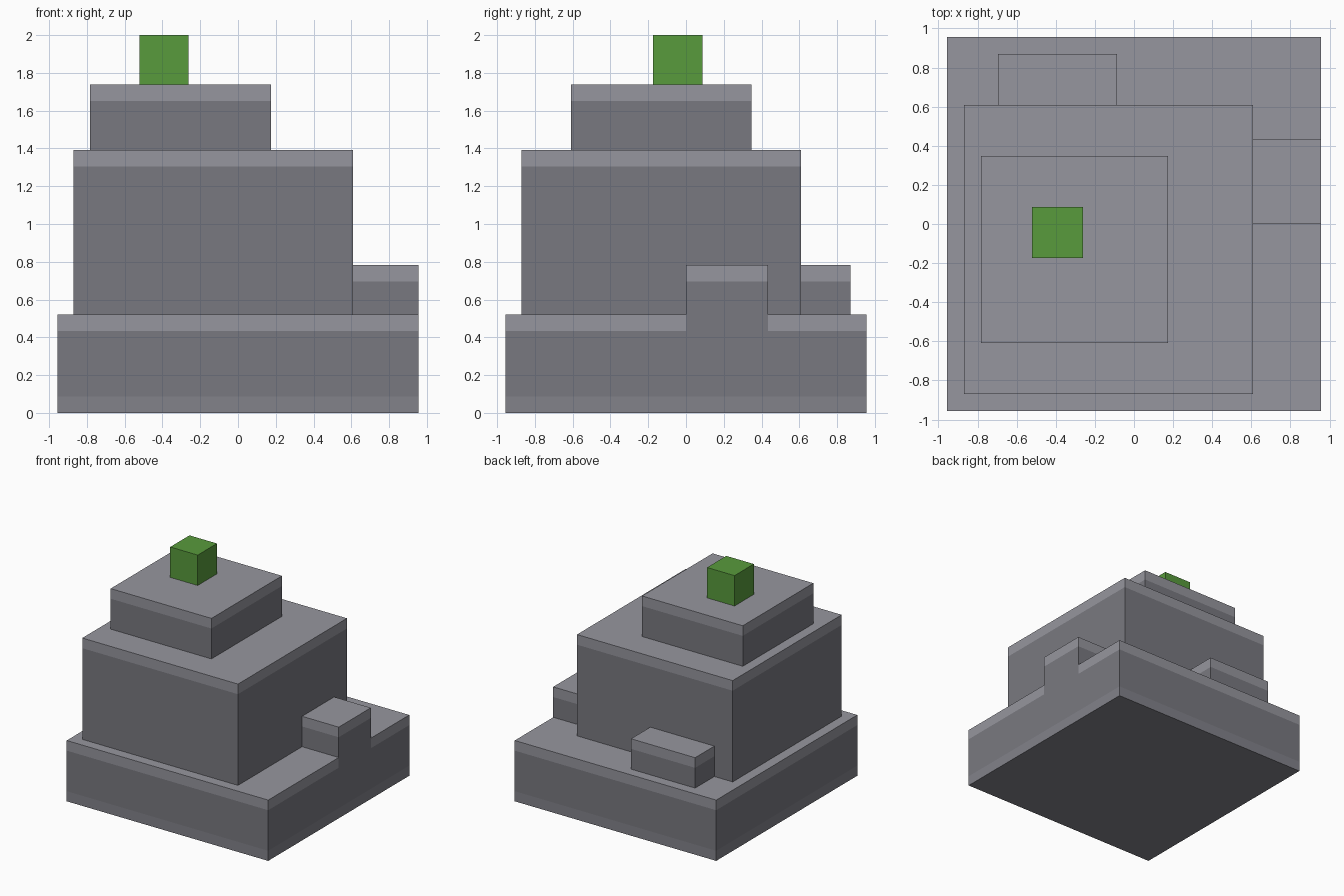
import bpy
import bmesh

if "Cube" in bpy.data.objects:
    bpy.data.objects.remove(bpy.data.objects["Cube"])

U = 2 / 23          # one block; the model is 22 x 22 x 23 blocks


def material(name, rgb):
    m = bpy.data.materials.new(name)
    m.diffuse_color = (*rgb, 1)
    m.use_nodes = True
    m.node_tree.nodes["Principled BSDF"].inputs["Base Color"].default_value = m.diffuse_color
    return m


LIGHT = material("light_stone", (0.305, 0.305, 0.342))
DARK = material("dark_stone", (0.191, 0.191, 0.216))
FOOT = material("foot_stone", (0.223, 0.223, 0.254))
GREEN = material("green", (0.098, 0.328, 0.045))


def rect(x0, y0, x1, y1):
    return [(x0, y0), (x1, y0), (x1, y1), (x0, y1)]


def prism(name, outline, z, bands, top=True, bottom=False):
    """Extrude an outline (in blocks) from z through bands of (top z, material)."""
    bm = bmesh.new()
    mats = [m for _, m in bands]

    def ring(h):
        return [bm.verts.new(((x - 11) * U, (y - 11) * U, h * U)) for x, y in outline]

    low = ring(z)
    if bottom:
        bm.faces.new(low[::-1])
    n = len(outline)
    for k, (h, _) in enumerate(bands):
        high = ring(h)
        for i in range(n):
            j = (i + 1) % n
            bm.faces.new((low[i], low[j], high[j], high[i])).material_index = k
        low = high
    if top:
        bm.faces.new(low).material_index = len(bands) - 1
    me = bpy.data.meshes.new(name)
    bm.to_mesh(me)
    bm.free()
    for m in mats:
        me.materials.append(m)
    bpy.context.collection.objects.link(bpy.data.objects.new(name, me))


# Base slab, and its pale top course notched around the right block
prism("base", rect(0, 0, 22, 22), 0, [(1, FOOT), (5, DARK)], top=False, bottom=True)
prism("base_top_course",
      [(0, 0), (22, 0), (22, 11), (18, 11), (18, 16), (22, 16), (22, 22), (0, 22)],
      5, [(6, LIGHT)])

# Stacked tiers, each with a pale top course
prism("middle_tier", rect(1, 1, 18, 18), 6, [(15, DARK), (16, LIGHT)])
prism("upper_tier", rect(2, 4, 13, 15), 16, [(19, DARK), (20, LIGHT)])

# Low blocks against the middle tier
prism("right_block", rect(18, 11, 22, 16), 5, [(8, DARK), (9, LIGHT)])
prism("back_block", rect(3, 18, 10, 21), 6, [(8, DARK), (9, LIGHT)])

# Green cube on the summit
prism("summit_cube", rect(5, 9, 8, 12), 20, [(23, GREEN)])
